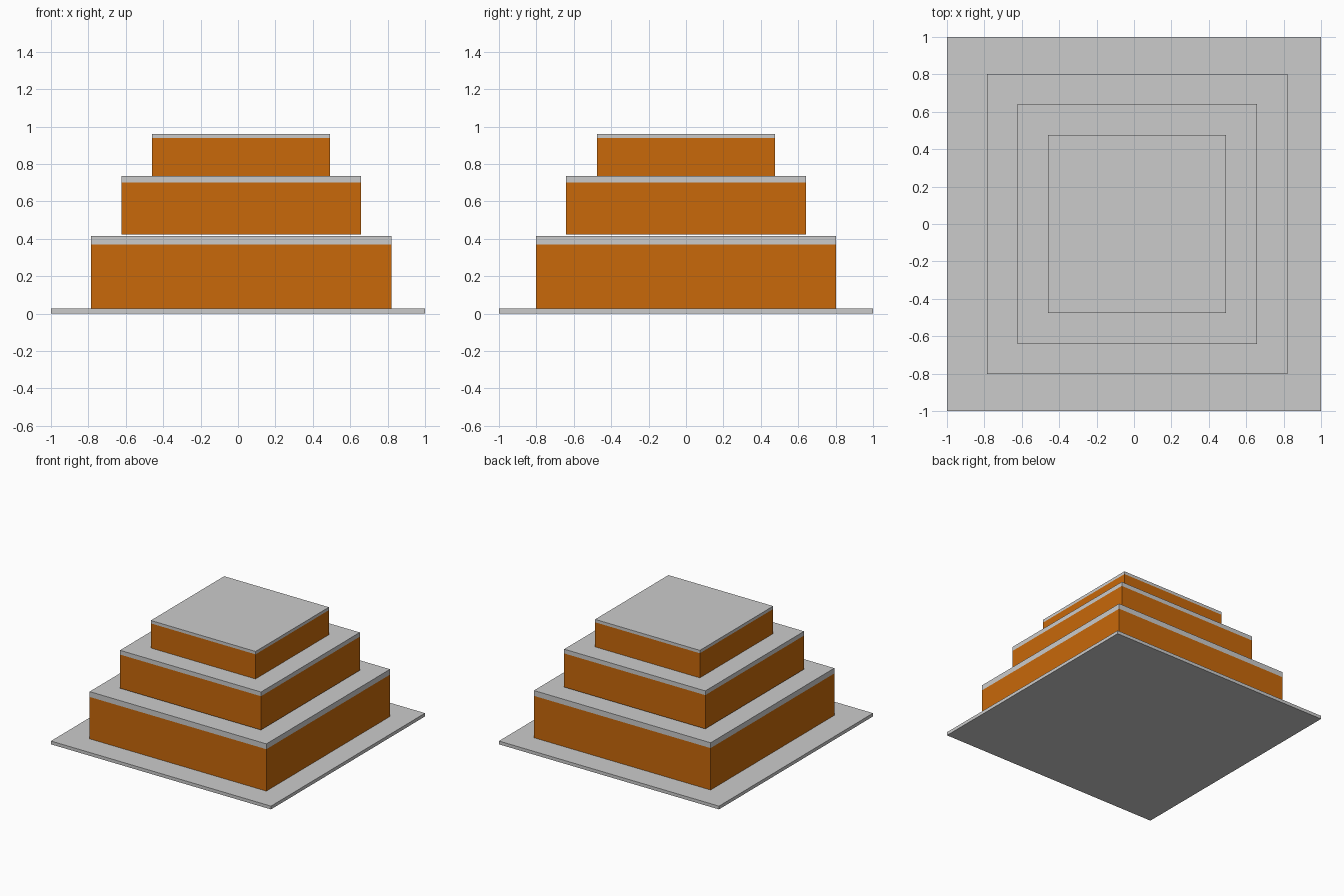
import bpy

if "Cube" in bpy.data.objects:
    bpy.data.objects.remove(bpy.data.objects["Cube"])

orange = bpy.data.materials.new("orange_wall")
orange.diffuse_color = (0.58, 0.14, 0.003, 1)
orange.use_nodes = True
orange.node_tree.nodes["Principled BSDF"].inputs["Base Color"].default_value = orange.diffuse_color


def slab(name, width, z0, z1, cx=0.0, mat=None):
    """Square box of a given width between two heights."""
    bpy.ops.mesh.primitive_cube_add(size=1, location=(cx, 0, (z0 + z1) / 2))
    ob = bpy.context.object
    ob.name = name
    ob.scale = (width, width, z1 - z0)
    bpy.ops.object.transform_apply(location=False, rotation=False, scale=True)
    if mat:
        ob.data.materials.append(mat)
    return ob


# Ground plate
slab("base_plate", 2.0, 0.0, 0.027)

# Stepped tiers, slightly off-centre in x: width, wall bottom, wall top, roof top
tiers = [
    ("lower", 1.606, 0.027, 0.371, 0.415),
    ("middle", 1.282, 0.424, 0.701, 0.736),
    ("upper", 0.952, 0.736, 0.938, 0.962),
]
for name, width, bottom, eave, top in tiers:
    slab(name + "_tier_wall", width, bottom, eave, 0.017, orange)
    slab(name + "_tier_roof", width, eave, top, 0.017)
